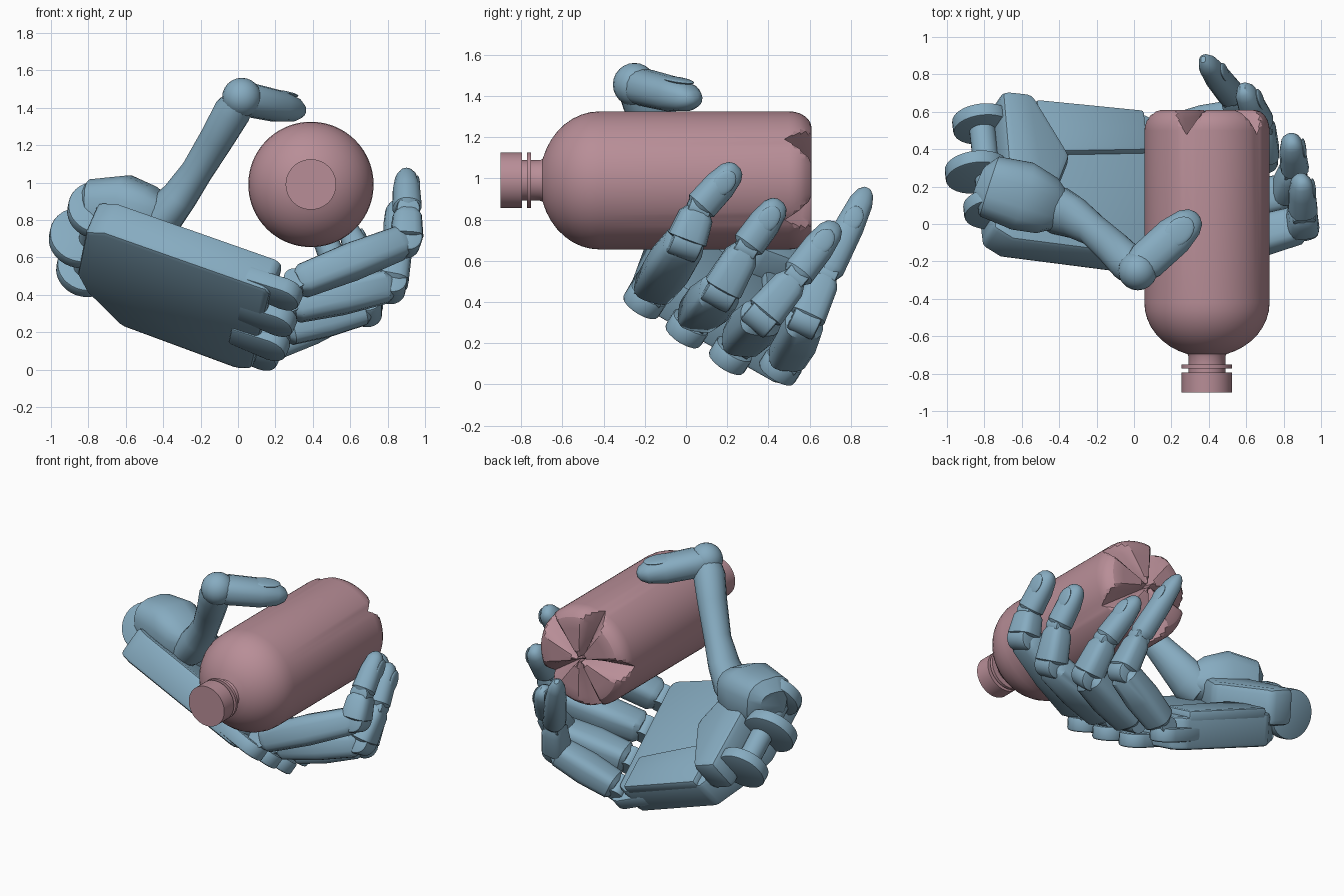
import bpy, bmesh
from math import sin, cos, pi, radians, sqrt, copysign
from mathutils import Vector as V, Matrix

if "Cube" in bpy.data.objects:
    bpy.data.objects.remove(bpy.data.objects["Cube"])


def material(name, col):
    m = bpy.data.materials.new(name)
    m.diffuse_color = (*col, 1)
    m.use_nodes = True
    m.node_tree.nodes["Principled BSDF"].inputs["Base Color"].default_value = m.diffuse_color
    return m


BLUE = material("blue_plastic", (0.24, 0.41, 0.53))
PINK = material("pink_plastic", (0.48, 0.27, 0.31))


def finish(name, bm, mat, bevel=0, smooth=35):
    bm.normal_update()
    bmesh.ops.recalc_face_normals(bm, faces=bm.faces)
    me = bpy.data.meshes.new(name)
    bm.to_mesh(me)
    bm.free()
    ob = bpy.data.objects.new(name, me)
    bpy.context.collection.objects.link(ob)
    me.materials.append(mat)
    bpy.ops.object.select_all(action='DESELECT')
    ob.select_set(True)
    bpy.context.view_layer.objects.active = ob
    if bevel:
        b = ob.modifiers.new("bevel", 'BEVEL')
        b.width, b.segments = bevel, 2
        bpy.ops.object.modifier_apply(modifier="bevel")
    bpy.ops.object.shade_smooth_by_angle(angle=radians(smooth))
    return ob


def skin(bm, rings):
    rows = [[bm.verts.new(p) for p in r] for r in rings]
    n = len(rows[0])
    for a, b in zip(rows, rows[1:]):
        for i in range(n):
            bm.faces.new((a[i], a[(i + 1) % n], b[(i + 1) % n], b[i]))
    bm.faces.new(rows[0])
    bm.faces.new(rows[-1])


def loft(name, path, sizes, hint, power=1.0, sides=16):
    """Rounded tube through path; sizes are (half width, half height)."""
    path, bm, rings = [V(p) for p in path], bmesh.new(), []
    for i, p in enumerate(path):
        d = (path[min(i + 1, len(path) - 1)] - path[max(i - 1, 0)]).normalized()
        side = d.cross(V(hint)).normalized()
        up = side.cross(d)
        w, h = sizes[i]
        ring = []
        for k in range(sides):
            a = 2 * pi * (k + .5) / sides
            c, s = cos(a), sin(a)
            ring.append(p + side * w * copysign(abs(c) ** power, c) + up * h * copysign(abs(s) ** power, s))
        rings.append(ring)
    skin(bm, rings)
    return finish(name, bm, BLUE)


def segment(name, a, b, profile, hint, scale=1, power=.6):
    a, b = V(a), V(b)
    return loft(name, [a.lerp(b, t) for t, w, h in profile],
                [(w * scale, h * scale) for t, w, h in profile], hint, power)


# Palm frame: u runs wrist to knuckles, v index to little finger, n out of the palm
U = V((.933, -.093, -.345)).normalized()
N = V((.35, .50, .79))
N = (N - U * N.dot(U)).normalized()
W = N.cross(U)
K = V((.17, .15, .285))


def loc(u, v, n):
    return K + U * u + W * v + N * n


def prism(name, pts, n0, n1, bevel=.02):
    bm = bmesh.new()
    skin(bm, [[loc(u, v, n) for u, v in pts] for n in (n0, n1)])
    return finish(name, bm, BLUE, bevel)


def rod(name, p, axis, r, length, sides=24, bevel=0):
    bm = bmesh.new()
    rot = V(axis).to_track_quat('Z', 'Y').to_matrix().to_4x4()
    bmesh.ops.create_cone(bm, cap_ends=True, segments=sides, radius1=r, radius2=r, depth=length,
                          matrix=Matrix.Translation(p) @ rot)
    return finish(name, bm, BLUE, bevel)


def ball(name, p, axes, size):
    bm = bmesh.new()
    m = Matrix.Translation(p) @ Matrix(axes).transposed().to_4x4() @ Matrix.Diagonal((*size, 1))
    bmesh.ops.create_uvsphere(bm, u_segments=20, v_segments=12, radius=1, matrix=m)
    return finish(name, bm, BLUE)


# Bottle, turned around the y axis; five V grooves are pressed into the base
CX, CZ, SIDES = .39, .99, 80


def base_depth(r, i):
    """Height along y of the base at radius r and side i."""
    y = .5 + .11 * sqrt(max(0, 1 - (max(0, r - .255) / .08) ** 2))
    off = (i + 8) % 16 - 8
    t = abs(r * 2 * pi * off / SIDES)
    low = .56 - .25 * r
    return min(y, low + (.66 - low) * t / (.015 + .33 * r))


def ring(r, depth):
    return [(CX + r * cos(a), depth(r, i), CZ + r * sin(a))
            for i, a in enumerate(radians(37) + 2 * pi * i / SIDES for i in range(SIDES))]


prof = [(-.9, .135), (-.795, .135), (-.795, .098), (-.772, .098), (-.772, .135), (-.752, .135), (-.752, .098), (-.71, .098)]
prof += [(-.42 - .29 * cos(a), .335 * sin(a)) for a in [radians(18 + 9 * i) for i in range(9)]]
bm = bmesh.new()
skin(bm, [ring(r, lambda r, i: y) for y, r in prof] +
     [ring(r, base_depth) for r in (.335, .333, .325, .31, .285, .255, .21, .16, .11, .06, .02)])
finish("bottle", bm, PINK, smooth=25)

# Palm plate, heel pads and wrist block
prism("palm", [(-1.05, -.36), (-.95, -.42), (-.03, -.45), (.0, -.41), (-.02, .40), (-.1, .45),
               (-.76, .45), (-.98, .24), (-1.05, .1)], -.12, .09, .03)
prism("little_finger_pad", [(-.74, .12), (-.12, .2), (-.12, .45), (-.74, .45)], .05, .13)
prism("wrist_block", [(-1.0, -.3), (-.78, -.3), (-.62, .05), (-.8, .42), (-.98, .42)], .0, .24, .04)

# Wrist hinge discs and pin
for i, (u, v, n, r) in enumerate([(-1.05, -.25, .1, .16), (-1.1, 0, .05, .17), (-1.04, .3, .06, .16)]):
    rod(f"wrist_disc_{i}", loc(u, v, n), W, r, .075, 32, .008)
rod("wrist_pin", loc(-1.04, .02, .05), W, .07, .6)

# Fingers: knuckle place in the palm, lobe depth, middle joint, end joint, tip, scale
LONG = [(0, .075, .065), (.06, .1, .088), (.5, .112, .098), (.93, .1, .088), (1, .07, .062)]
MID = [(0, .065, .06), (.1, .097, .088), (.8, .084, .077), (1, .058, .056)]
TIP = [(0, .058, .056), (.08, .08, .076), (.55, .078, .07), (.84, .064, .055), (.95, .045, .036), (1, .02, .015)]
fingers = {
    "index": ((.09, -.37, .02), -.10, (.9, .0, .69), (.905, .06, .85), (.895, .25, 1.06), 1),
    "middle": ((.09, -.12, .02), -.12, (.82, .17, .45), (.86, .29, .66), (.84, .46, .89), 1),
    "ring": ((.08, .13, .02), -.13, (.69, .37, .33), (.68, .53, .52), (.58, .73, .78), 1),
    "little": ((.03, .37, .04), -.065, (.58, .58, .31), (.53, .68, .53), (.37, .88, .95), .93),
}
for name, ((u, v, n), low, pip, dip, tip, s) in fingers.items():
    base, pip, dip, tip = loc(u, v, n), V(pip), V(dip), V(tip)
    hint = V((.35, pip.y, 1.0)) - (base + pip) / 2
    inward = (dip - pip).normalized() - (pip - base).normalized()
    across = (pip - base).cross(inward).normalized()
    # rounded dorsal lobe on the palm
    arc = [(u - .03 + .1 * sin(t), v - .1 * cos(t)) for t in [pi * i / 8 for i in range(9)]]
    prism(name + "_knuckle_lobe", [(u - .25, v + .08), (u - .25, v - .08)] + arc, low, low + .09, .015)
    rod(name + "_knuckle_pin", base, W, .06 * s, .14)
    segment(name + "_lower", base + (pip - base) * .03, pip, LONG, hint, s)
    rod(name + "_middle_joint", pip, across, .08 * s, .15 * s, 24, .015)
    segment(name + "_middle", pip, dip, MID, inward, s)
    rod(name + "_end_joint", dip, across, .062 * s, .11 * s, 20, .01)
    segment(name + "_tip", dip, tip, TIP, inward, s, .85)
    # nail on the outer side of the tip
    d = (tip - dip).normalized()
    out = d.cross(across).normalized()
    if out.dot(inward) > 0:
        out = -out
    ball(name + "_nail", dip.lerp(tip, .62) + out * .06 * s, (d, d.cross(out), out), (.07 * s, .05 * s, .014))

# Thumb: root mass, long bone, ball joint, tip with nail
loft("thumb_root", [(-.82, .22, .85), (-.77, .2, .86), (-.6, .15, .86), (-.47, .1, .83), (-.4, .07, .83)],
     [(.1, .1), (.17, .16), (.19, .18), (.16, .15), (.11, .1)], (0, 0, 1), .7)
loft("thumb_bone", [(-.47, .1, .76), (-.4, .07, .82), (-.31, .03, .93), (-.22, -.03, 1.06), (-.11, -.13, 1.24),
                    (-.03, -.21, 1.38), (.02, -.26, 1.46)],
     [(.12, .1), (.135, .11), (.115, .095), (.09, .085), (.1, .092), (.105, .1), (.08, .075)], (1, 0, 0))
ball("thumb_joint", (.02, -.25, 1.455), ((1, 0, 0), (0, 1, 0), (0, 0, 1)), (.105, .105, .105))
a, b = V((.02, -.24, 1.45)), V((.34, .05, 1.38))
segment("thumb_tip", a, b, [(0, .09, .08), (.15, .108, .09), (.6, .108, .085), (.85, .085, .066), (.96, .055, .04), (1, .02, .015)],
        (0, 0, 1), 1, .85)
d = (b - a).normalized()
out = (V((0, 0, 1)) - d * d.z).normalized()
ball("thumb_nail", a.lerp(b, .66) + out * .073, (d, d.cross(out), out), (.095, .068, .014))
